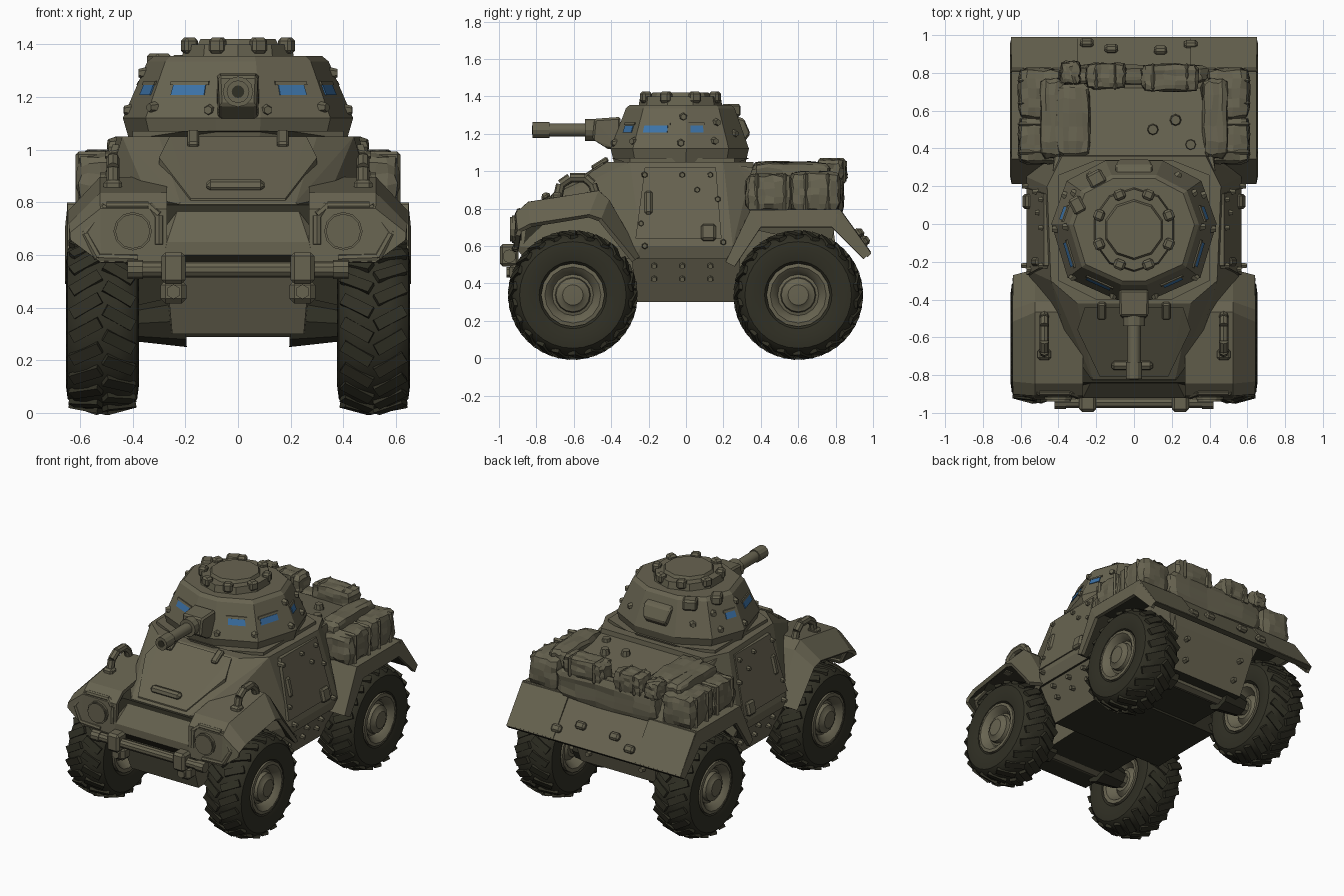
import bpy, bmesh, math, random
from mathutils import Matrix, Vector

random.seed(4)
old = bpy.data.objects.get("Cube")
if old:
    bpy.data.objects.remove(old, do_unlink=True)


def material(name, rgb):
    m = bpy.data.materials.new(name)
    m.use_nodes = True
    m.diffuse_color = (*rgb, 1)
    bsdf = next(n for n in m.node_tree.nodes if n.type == 'BSDF_PRINCIPLED')
    bsdf.inputs["Base Color"].default_value = (*rgb, 1)
    bsdf.inputs["Roughness"].default_value = 0.8
    return m


OLIVE = material("olive armour", (0.137, 0.126, 0.081))
DARK = material("dark olive black", (0.03, 0.029, 0.018))
GLASS = material("blue glass", (0.045, 0.17, 0.39))


def finish(name, bm, mat=OLIVE, mirror=False, bevel=0, smooth=False, dark=None):
    """Turn bm into an object; faces whose normal passes dark() get the dark colour."""
    bmesh.ops.recalc_face_normals(bm, faces=bm.faces)
    for f in bm.faces:
        f.material_index = 1 if dark and dark(f.normal) else 0
    me = bpy.data.meshes.new(name)
    bm.to_mesh(me)
    bm.free()
    me.materials.append(mat)
    if dark:
        me.materials.append(DARK)
    ob = bpy.data.objects.new(name, me)
    bpy.context.collection.objects.link(ob)
    if smooth:
        bpy.context.view_layer.objects.active = ob
        ob.select_set(True)
        bpy.ops.object.shade_smooth_by_angle(angle=math.radians(35))
        ob.select_set(False)
    if bevel:
        b = ob.modifiers.new("bevel", 'BEVEL')
        b.width, b.segments = bevel, 1
    if mirror:
        ob.modifiers.new("mirror", 'MIRROR')
    return ob


def below(n):
    return n.z < -.55


def convex(name, pts, mat=OLIVE, sym=True, **kw):
    """Convex solid around points; sym adds the points of the other half."""
    bm = bmesh.new()
    for x, y, z in pts:
        bm.verts.new((x, y, z))
        if sym:
            bm.verts.new((-x, y, z))
    bmesh.ops.convex_hull(bm, input=bm.verts[:])
    bmesh.ops.delete(bm, geom=[v for v in bm.verts if not v.link_faces], context='VERTS')
    bmesh.ops.dissolve_limit(bm, angle_limit=0.02, verts=bm.verts[:], edges=bm.edges[:])
    return finish(name, bm, mat, **kw)


def box(name, c, size, rot=(0, 0, 0), **kw):
    bm = bmesh.new()
    r = Matrix.Rotation(rot[2], 4, 'Z') @ Matrix.Rotation(rot[1], 4, 'Y') @ Matrix.Rotation(rot[0], 4, 'X')
    bmesh.ops.create_cube(bm, size=1, matrix=Matrix.Translation(c) @ r @ Matrix.Diagonal((*size, 1)))
    return finish(name, bm, **kw)


def rod(name, a, b, r, r2=None, seg=10, **kw):
    a, b = Vector(a), Vector(b)
    bm = bmesh.new()
    m = Matrix.Translation((a + b) / 2) @ (b - a).to_track_quat('Z', 'Y').to_matrix().to_4x4()
    bmesh.ops.create_cone(bm, cap_ends=True, segments=seg, radius1=r,
                          radius2=r if r2 is None else r2, depth=(b - a).length, matrix=m)
    return finish(name, bm, **kw)


def pipe(name, pts, r):
    for a, b in zip(pts, pts[1:]):
        rod(name, a, b, r, seg=8, mirror=True)


def bag(name, c, size, **kw):
    """Soft lumpy box."""
    bm = bmesh.new()
    bmesh.ops.create_cube(bm, size=2)
    bmesh.ops.subdivide_edges(bm, edges=bm.edges[:], cuts=4, use_grid_fill=True)
    for v in bm.verts:
        f = sum(abs(k) ** 7 for k in v.co) ** (-1 / 7)
        v.co = Vector([c[i] + v.co[i] * f * size[i] / 2 + random.uniform(-.007, .007) for i in range(3)])
    return finish(name, bm, **kw)


def sheet(name, upper, lower, xs):
    """Folded fender with a dark inside: upper line over xs[0]..xs[1], lower line at xs[2]."""
    bm = bmesh.new()
    rows = [[bm.verts.new((x, y, z)) for y, z in line]
            for x, line in zip(xs, (upper, upper, lower))]
    for a, b in zip(rows, rows[1:]):
        for i in range(len(a) - 1):
            bm.faces.new((a[i], a[i + 1], b[i + 1], b[i]))
    ob = finish(name, bm)
    ob.data.materials.append(DARK)
    if sum(p.normal.z for p in ob.data.polygons) < 0:
        ob.data.flip_normals()
    s = ob.modifiers.new("thickness", 'SOLIDIFY')
    s.thickness, s.offset, s.material_offset = .025, 0, 1
    ob.modifiers.new("mirror", 'MIRROR')


def lathe(name, profile, mat, steps, extra=None):
    bm = bmesh.new()
    vs = [bm.verts.new((x, 0, r)) for x, r in profile]
    es = [bm.edges.new(p) for p in zip(vs, vs[1:])]
    bmesh.ops.spin(bm, geom=vs + es, cent=(0, 0, 0), axis=(1, 0, 0), angle=math.tau, steps=steps)
    bmesh.ops.remove_doubles(bm, verts=bm.verts[:], dist=0.0005)
    if extra:
        extra(bm)
    return finish(name, bm, mat, smooth=True)


# Hull, with dark belly and wheel bays
convex("upper_hull", [(.30, -.42, 1.05), (.44, -.30, 1.05), (.46, .2, 1.05), (.38, .36, 1.05),
                      (.57, -.24, .6), (.57, .25, .6), (.55, -.27, .53), (.55, .28, .53),
                      (.22, -.82, .8), (.27, -.92, .65), (.28, -.92, .6), (.28, -.86, .53), (.42, .4, .7)], dark=below)
convex("lower_hull_middle", [(.43, -.27, .3), (.43, .27, .3), (.54, -.29, .54), (.54, .29, .54)],
       dark=lambda n: below(n) or abs(n.y) > .7)
convex("lower_hull_keel", [(.25, -.78, .3), (.27, -.87, .52), (.27, -.87, .6),
                           (.28, .72, .32), (.32, .8, .6), (.32, .78, .75)], dark=below)
convex("engine_deck", [(.43, .28, 1.03), (.35, .72, .97), (.4, .82, .78), (.4, .3, .7), (.34, .77, .6)], dark=below)
convex("rear_mudguard", [(.65, .81, .8), (.65, .8, .77), (.65, .99, .56), (.65, .97, .54)], dark=below)
convex("turret_collar", [(.4, -.3, 1.04), (.4, .26, 1.04), (.4, -.3, 1.07), (.4, .26, 1.07),
                         (.2, -.4, 1.07), (.2, .34, 1.07)])

# Hood panel, its hinges and grip
slope = math.atan2(.25, .4)
convex("hood_panel", [(.26, -.44, 1.05), (.3, -.56, .97), (.18, -.81, .815),
                      (.26, -.44, 1.02), (.3, -.56, .94), (.18, -.81, .78)])
box("hood_hinge", (.17, -.46, 1.04), (.045, .1, .03), (slope, 0, 0), mirror=True, bevel=.008)
box("hood_grip", (-.01, -.75, .865), (.22, .05, .04), (slope, 0, 0), bevel=.015)

# Fenders
sheet("front_fender",
      [(-.91, .57), (-.90, .77), (-.84, .825), (-.47, .885), (-.42, .84), (-.25, .54)],
      [(-.90, .655), (-.89, .68), (-.83, .71), (-.52, .76), (-.46, .74), (-.28, .52)], (.27, .52, .635))
sheet("rear_fender", [(.22, .51), (.35, .785), (.82, .785), (.98, .56)],
      [(.26, .49), (.4, .70), (.78, .70), (.95, .53)], (.3, .64, .645))
convex("fender_inner_wall", [(.3, -.87, .6), (.3, -.84, .79), (.39, -.46, .85), (.4, -.3, .6)], DARK)


# Wheels: one tyre, rim and hub shared by four corners
def tread(bm):
    for k in range(22):
        for s in (-1, 1):
            m = (Matrix.Rotation(math.tau * (k + s * .25) / 22, 4, 'X') @ Matrix.Translation((s * .063, 0, .322))
                 @ Matrix.Rotation(s * .5, 4, 'Z') @ Matrix.Rotation(s * .2, 4, 'Y')
                 @ Matrix.Diagonal((.125, .045, .02, 1)))
            bmesh.ops.create_cube(bm, size=1, matrix=m)


tyre = lathe("tyre", [(.09, .15), (.125, .18), (.138, .24), (.132, .285), (.105, .313), (.06, .327), (-.06, .327),
                      (-.105, .313), (-.132, .285), (-.138, .24), (-.125, .18), (-.09, .15)], DARK, 32, tread)
rim = lathe("rim", [(.1, .17), (.128, .17), (.132, .15), (.112, .125), (.085, .11), (.09, .095), (.115, .09),
                    (.122, .07), (.135, .055), (.138, 0)], OLIVE, 16)
back = lathe("rim_back", [(-.1, .165), (-.128, .165), (-.125, .14), (-.07, .1), (-.1, .07), (-.1, 0)], OLIVE, 16)
for part in (tyre, rim, back):
    for i, (sx, y) in enumerate(((1, -.605), (1, .6), (-1, -.605), (-1, .6))):
        ob = part if i == 0 else part.copy()
        if i:
            bpy.context.collection.objects.link(ob)
        ob.location = (sx * .515, y, .338)
        ob.rotation_euler.z = 0 if sx > 0 else math.pi
for y in (-.605, .6):
    rod("axle", (-.42, y, .338), (.42, y, .338), .05, seg=8)
    rod("axle_housing", (.2, y, .35), (.38, y, .34), .1, .07, seg=8, mat=DARK, mirror=True)

# Bumper, brackets, headlights in six-sided frames, and fender rails
rod("bumper", (-.41, -.945, .545), (.41, -.945, .545), .03)
rod("bumper_end", (.36, -.945, .545), (.42, -.945, .545), .036, mirror=True)
box("bumper_bracket", (.245, -.945, .55), (.09, .1, .12), mirror=True, bevel=.015)
box("tow_mount", (.245, -.9, .46), (.1, .09, .09), mirror=True, bevel=.02)
rod("tow_eye", (.245, -.96, .46), (.245, -.9, .46), .028, seg=6, mirror=True)
rod("headlight", (.4, -.94, .69), (.4, -.88, .69), .066, .06, seg=12, mirror=True)
rod("headlight_rim", (.4, -.93, .69), (.4, -.915, .69), .073, seg=12, mirror=True)
pipe("headlight_frame", [(.30, -.91, .64), (.30, -.905, .75), (.34, -.89, .785), (.50, -.89, .785),
                         (.58, -.895, .68), (.53, -.91, .59), (.38, -.915, .585)], .018)
rail = [(.475, -.69, .84), (.475, -.67, .93), (.475, -.62, .965), (.475, -.54, .965), (.475, -.5, .93), (.475, -.48, .87)]
pipe("fender_rail", rail, .025)
for p in (rail[0], rail[-1]):
    box("rail_foot", (p[0], p[1], .86), (.07, .06, .05), mirror=True, bevel=.012)

# Turret: ten-sided, flaring to a low waist
half = [(.08, -.375), (.325, -.265), (.405, 0), (.33, .21), (.14, .31)]


def turret_point(p, scale, z):
    return (p[0] * scale, (p[1] + .02) * scale - .02, z)


convex("turret", [turret_point(p, s, z) for p in half
                  for s, z in ((1.03, 1.05), (1.08, 1.12), (.85, 1.335), (.79, 1.355))])


def wall(i, u, z, out=0, sx=1):
    p = Vector(half[i]).lerp(Vector(half[i + 1]), u)
    return turret_point((p.x * sx, p.y), 1.08 - (z - 1.12) * 1.07 + out, z)


for sx, i, u0, u1 in ((-1, 0, .2, .72), (1, 0, .33, .74), (-1, 1, .13, .62), (1, 1, .13, .62),
                      (-1, 2, .12, .45), (1, 2, .12, .45)):
    convex("window", [wall(i, u, z, o, sx) for u in (u0, u1) for z in (1.208, 1.245) for o in (-.01, .015)],
           GLASS, sym=False)
    convex("window_brow", [wall(i, u, z, o, sx) for u in (u0 - .05, u1 + .05) for z in (1.246, 1.26)
                           for o in (-.01, .02)], sym=False)
for i, u, z in ((0, .1, 1.15), (0, .95, 1.16), (1, .9, 1.15), (1, .95, 1.29), (2, .7, 1.16), (3, .5, 1.2), (2, .85, 1.26)):
    rod("turret_bolt", wall(i, u, z, -.03), wall(i, u, z, .045), .024, .016, seg=6, mirror=True)
convex("turret_rear_box", [(.1, .22, 1.31), (.1, .31, 1.28), (.08, .345, 1.2), (.08, .3, 1.14)], bevel=.01)
box("side_sight", (-.3, .1, 1.335), (.07, .09, .06), (0, 0, .5), bevel=.012)
box("rear_sight", (-.2, .24, 1.325), (.09, .08, .07), (0, 0, .5), bevel=.012)

# Roof hatch with lugs
rod("hatch_ring", (0, -.03, 1.34), (0, -.03, 1.4), .225, .215, seg=10)
rod("hatch_lid", (0, -.03, 1.38), (0, -.03, 1.42), .17, .15, seg=10)
for k in range(8):
    a = math.tau * (k + .5) / 8
    box("hatch_lug", (.2 * math.cos(a), -.03 + .2 * math.sin(a), 1.395), (.055, .06, .06), (0, 0, a), bevel=.012)

# Gun
convex("mantlet", [(.08, -.35, 1.11), (.08, -.35, 1.29), (.075, -.49, 1.28), (.07, -.5, 1.17), (.07, -.42, 1.12)], bevel=.01)
rod("gun_sleeve", (0, -.54, 1.22), (0, -.46, 1.22), .058, seg=12)
rod("gun_barrel", (0, -.8, 1.22), (0, -.46, 1.22), .036, seg=12, smooth=True)
rod("muzzle", (0, -.82, 1.22), (0, -.73, 1.22), .043, seg=12)
rod("muzzle_bore", (0, -.823, 1.22), (0, -.81, 1.22), .024, seg=12, mat=DARK)


# Side doors: plates, handles and bolts follow the sloping wall
def side(z, out=0):
    return .57 - (z - .6) * .244 + out


convex("side_door", [(side(z, o), y, z) for y, z in ((-.27, .64), (-.22, 1.02), (.16, 1.02), (.19, .64))
                     for o in (-.02, .009)], sym=False, mirror=True)
box("door_handle", (side(.83), -.2, .83), (.04, .045, .13), (0, -.24, 0), mirror=True, bevel=.012)
box("door_box", (side(.67), .12, .67), (.06, .08, .09), (0, -.24, 0), mirror=True, bevel=.012)
for y, z in ((-.24, .72), (-.22, .98), (-.02, .98), (.13, .98), (.06, .9), (.17, .85), (-.22, .6), (.2, .62)):
    rod("side_bolt", (side(z, -.02), y, z), (side(z, .028), y, z), .02, .013, seg=6, mirror=True)
for y in (-.17, -.02, .13):
    for x, z in ((.49, .43), (.522, .5)):
        rod("skirt_bolt", (x - .03, y, z), (x + .024, y, z - .01), .022, .014, seg=6, mirror=True)

# Stowage over the rear fenders and engine deck
bag("side_bundle_front", (.5, .445, .885), (.22, .25, .2), mirror=True)
bag("side_bundle_rear", (.5, .69, .89), (.22, .27, .21), mirror=True)
for y in (.38, .53, .64, .76):
    box("bundle_strap", (.5, y, .887), (.235, .022, .21), mirror=True, bevel=.02)
bag("deck_bag", (-.325, .55, .995), (.18, .38, .11))
bag("deck_side_bag", (.43, .56, .97), (.13, .42, .15), mirror=True)
bag("left_roll", (-.15, .785, 1.0), (.21, .13, .13))
bag("right_roll", (.19, .775, 1.0), (.3, .14, .13))
bag("small_pouch", (-.335, .8, 1.0), (.1, .12, .11))
bag("rear_bundle", (.02, .79, .87), (.74, .1, .2))
for x in (-.2, -.1, .1, .28):
    box("roll_strap", (x, .78, 1.0), (.022, .145, .14), bevel=.02)
for x, y in ((.1, .5), (.22, .55), (.3, .42)):
    rod("deck_cap", (x, y, .97), (x, y, 1.03), .035, .025, seg=8)

# Rear fittings
for x, y, z in ((-.25, .96, .63), (-.12, .93, .67), (.14, .92, .67), (.3, .95, .62)):
    box("rear_fitting", (x, y, z), (.07, .05, .04), (-.95, 0, 0), bevel=.012)
for x, z in ((.2, .4), (.22, .53)):
    rod("rear_bolt", (x, .7, z), (x, .77 + (z - .4) * .3, z), .024, .016, seg=6, mirror=True)
